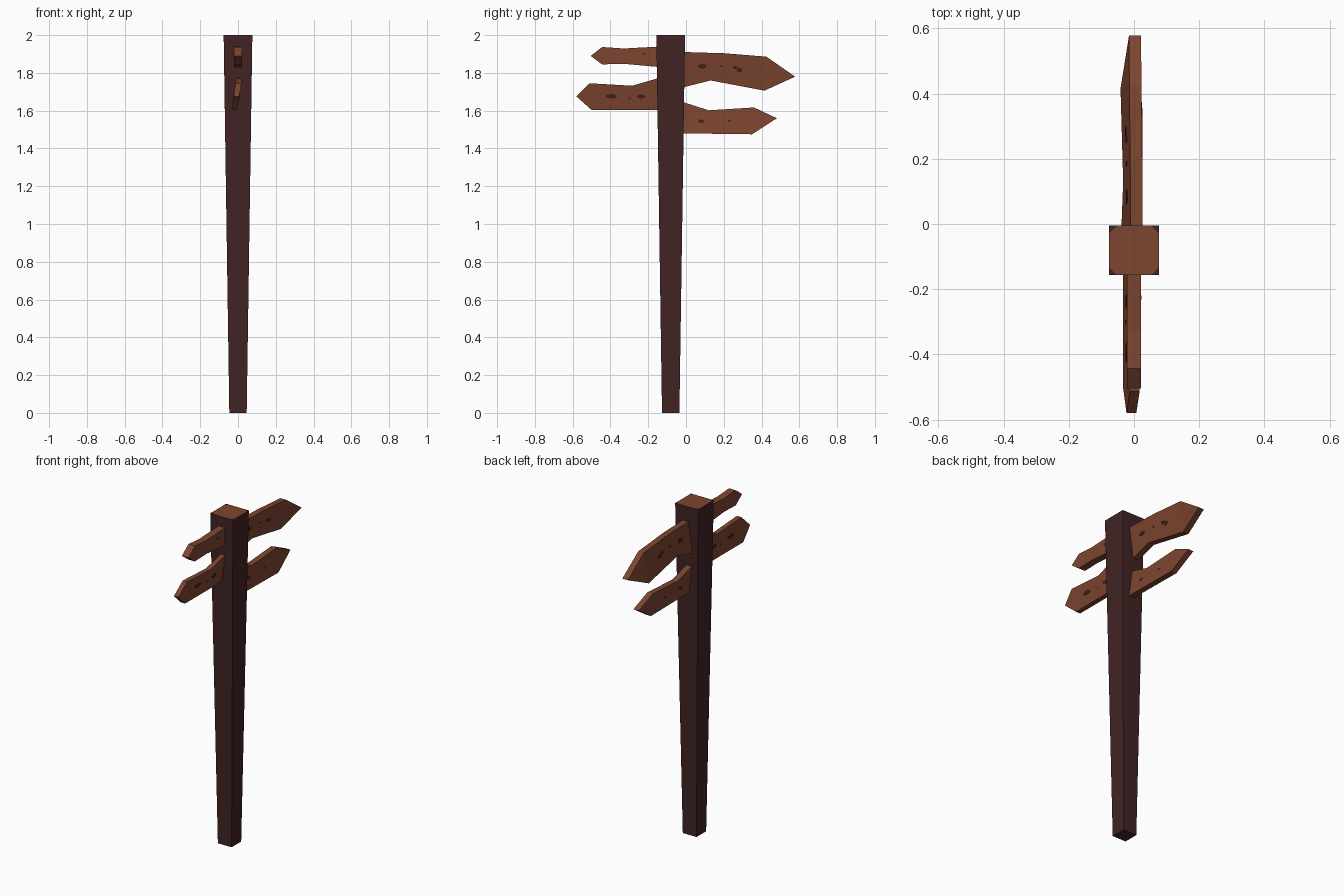
import bpy, bmesh, math
from mathutils import Vector

if "Cube" in bpy.data.objects:
    bpy.data.objects.remove(bpy.data.objects["Cube"])


def material(name, rgb):
    m = bpy.data.materials.new(name)
    m.diffuse_color = (*rgb, 1)
    m.use_nodes = True
    m.node_tree.nodes["Principled BSDF"].inputs["Base Color"].default_value = m.diffuse_color
    return m


BOARD = material("board brown", (0.205, 0.060, 0.029))
POST = material("dark post wood", (0.054, 0.017, 0.018))
KNOT = material("knot brown", (0.050, 0.016, 0.014))


def finish(name, bm, mats):
    bmesh.ops.recalc_face_normals(bm, faces=bm.faces)
    me = bpy.data.meshes.new(name)
    bm.to_mesh(me)
    bm.free()
    for m in mats:
        me.materials.append(m)
    ob = bpy.data.objects.new(name, me)
    bpy.context.collection.objects.link(ob)
    return ob


# Tapered post, with a pale octagon of end grain and dark corners on top
def post(cy=-0.081, low=0.046, high=0.076, cut=0.024):
    bm = bmesh.new()
    signs = [(-1, -1), (1, -1), (1, 1), (-1, 1)]
    bottom = [bm.verts.new((x * low, cy + y * low, 0)) for x, y in signs]
    corner = [bm.verts.new((x * high, cy + y * high, 2)) for x, y in signs]
    before, after = [], []
    for i in range(4):
        c = corner[i].co
        for other, store in ((corner[i - 1].co, before), (corner[(i + 1) % 4].co, after)):
            store.append(bm.verts.new(c + (other - c).normalized() * cut))
    for i in range(4):
        j = (i + 1) % 4
        bm.faces.new((bottom[i], bottom[j], corner[j], before[j], after[i], corner[i]))
        bm.faces.new((corner[i], after[i], before[i]))
    bm.faces.new(bottom[::-1])
    top = bm.faces.new([v for i in range(4) for v in (before[i], after[i])])
    top.material_index = 1
    finish("post", bm, [POST, BOARD])


# Arrow board: (y, z) outline leaning in x; the point at index tip may be shifted
def board(name, outline, tip, thick, x0, z0, lean, knots, tip_dx=0.0):
    bm = bmesh.new()
    n = len(outline)
    sides = []
    for s in (-1, 1):
        sides.append([bm.verts.new((x0 + lean * (z - z0) + s * thick / 2
                                    + (tip_dx if i == tip else 0), y, z))
                      for i, (y, z) in enumerate(outline)])
    for vs in sides:
        bm.faces.new([v for i, v in enumerate(vs) if i != tip])
        bm.faces.new((vs[tip - 1], vs[tip], vs[(tip + 1) % n]))
    for i in range(n):
        j = (i + 1) % n
        bm.faces.new((sides[0][i], sides[0][j], sides[1][j], sides[1][i]))
    finish(name, bm, [BOARD])

    # Thin knot plates on both faces
    bm = bmesh.new()
    for y, z, ry, rz in knots:
        for s in (-1, 1):
            rings = []
            for depth in (-0.001, 0.0015):
                ring = []
                for k in range(10):
                    t = math.tau * k / 10
                    pz = z + rz * math.sin(t)
                    px = x0 + lean * (pz - z0) + s * (thick / 2 + depth)
                    ring.append(bm.verts.new((px, y + ry * math.cos(t), pz)))
                rings.append(ring)
            for ring in rings:
                bm.faces.new(ring)
            for k in range(10):
                m = (k + 1) % 10
                bm.faces.new((rings[0][k], rings[0][m], rings[1][m], rings[1][k]))
    finish(name + "_knots", bm, [KNOT])


post()
board("upper_back_board",
      [(-0.03, 1.911), (0.2, 1.904), (0.425, 1.886), (0.578, 1.78),
       (0.415, 1.706), (0.13, 1.76), (-0.03, 1.72)],
      3, 0.037, 0.007, 1.905, 0.15,
      [(0.085, 1.835, 0.023, 0.012), (0.185, 1.835, 0.008, 0.005),
       (0.26, 1.828, 0.012, 0.008), (0.283, 1.815, 0.016, 0.011)], 0.015)
board("lower_back_board",
      [(-0.03, 1.65), (0.12, 1.602), (0.36, 1.617), (0.481, 1.56),
       (0.35, 1.475), (-0.03, 1.48)],
      3, 0.036, -0.002, 1.55, -0.13,
      [(0.08, 1.545, 0.016, 0.010), (0.23, 1.545, 0.010, 0.005)])
board("upper_front_board",
      [(-0.13, 1.94), (-0.33, 1.929), (-0.443, 1.937), (-0.505, 1.89),
       (-0.445, 1.845), (-0.33, 1.848), (-0.13, 1.83)],
      3, 0.044, 0.0, 1.89, 0.0,
      [(-0.225, 1.902, 0.006, 0.005)])
board("lower_front_board",
      [(-0.13, 1.777), (-0.285, 1.732), (-0.512, 1.745), (-0.58, 1.675),
       (-0.5, 1.604), (-0.13, 1.604)],
      3, 0.03, -0.008, 1.675, 0.15,
      [(-0.395, 1.676, 0.030, 0.012), (-0.3, 1.664, 0.006, 0.005),
       (-0.238, 1.675, 0.022, 0.011)])
